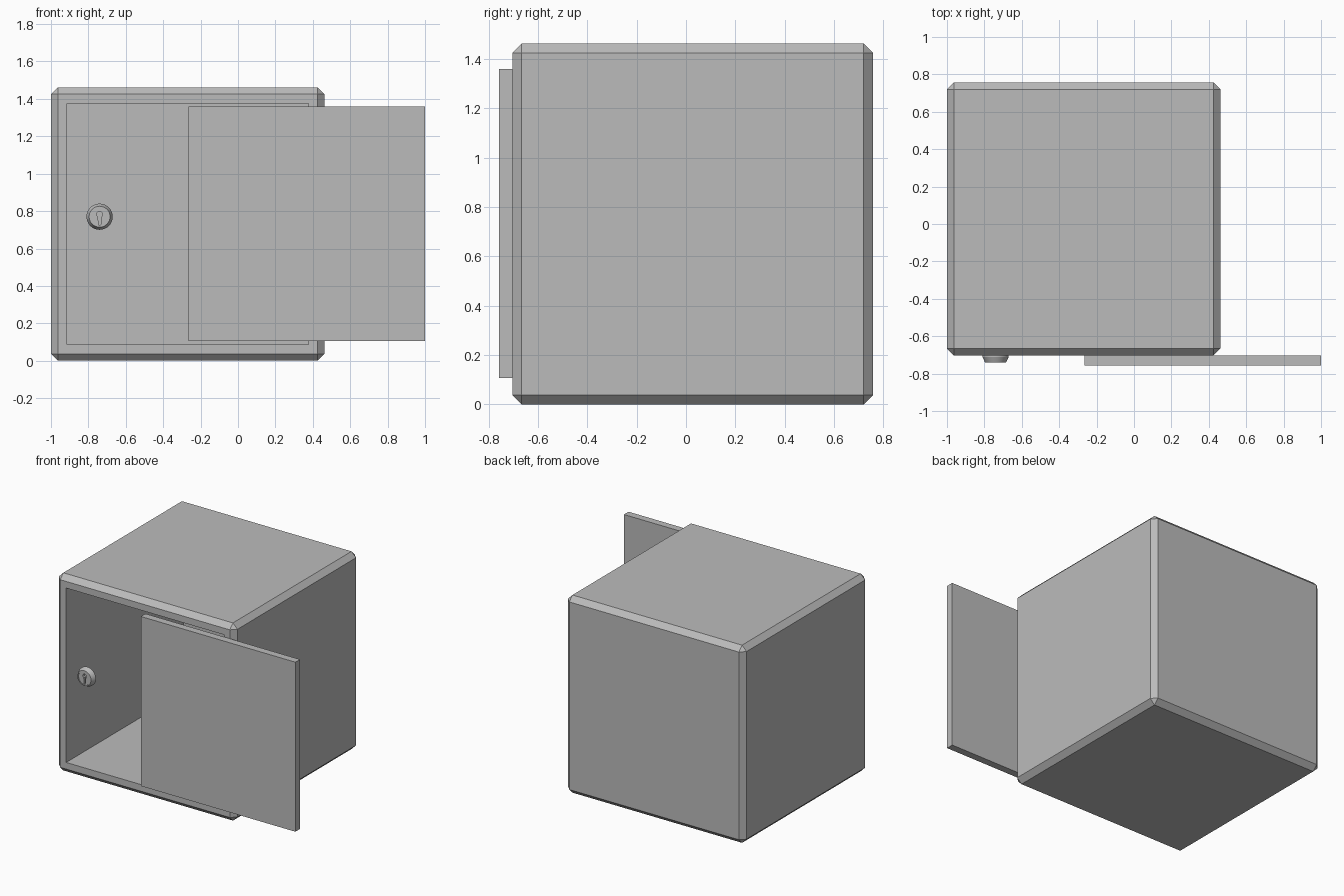
import bpy
import bmesh
from math import sin, cos, pi, radians
from mathutils import Vector

default_cube = bpy.data.objects.get("Cube")
if default_cube:
    bpy.data.objects.remove(default_cube, do_unlink=True)

# One plain mid grey for every part
SHADE = (0.5, 0.5, 0.5, 1)
grey = bpy.data.materials.new("mid grey")
grey.use_nodes = True
grey.diffuse_color = SHADE
grey.node_tree.nodes["Principled BSDF"].inputs["Base Color"].default_value = SHADE


def finish(name, bm):
    """Turn a bmesh into a named object with the grey material."""
    bmesh.ops.recalc_face_normals(bm, faces=bm.faces[:])
    mesh = bpy.data.meshes.new(name)
    bm.to_mesh(mesh)
    bm.free()
    mesh.materials.append(grey)
    obj = bpy.data.objects.new(name, mesh)
    bpy.context.collection.objects.link(obj)
    return obj


def box(low, high):
    """A bmesh box between two corners."""
    low, high = Vector(low), Vector(high)
    bm = bmesh.new()
    bmesh.ops.create_cube(bm, size=1)
    bmesh.ops.scale(bm, vec=high - low, verts=bm.verts)
    bmesh.ops.translate(bm, vec=(low + high) / 2, verts=bm.verts)
    return bm


def loft(loops):
    """A closed bmesh skinned over loops with equal point counts."""
    bm = bmesh.new()
    rings = [[bm.verts.new(p) for p in loop] for loop in loops]
    for a, b in zip(rings, rings[1:]):
        for i in range(len(a)):
            bm.faces.new((a[i - 1], a[i], b[i], b[i - 1]))
    bm.faces.new(rings[0])
    bm.faces.new(rings[-1])
    return bm


# Cabinet: chamfered box, front face inset and pushed in to hollow it
FRONT, BACK = -0.703, 0.757
CHAMFER, WALL = 0.037, 0.086
bm = box((-1, FRONT, 0), (0.462, BACK, 1.462))
bmesh.ops.bevel(bm, geom=bm.edges[:], offset=CHAMFER, segments=1,
                affect='EDGES', profile=0.5)
bm.normal_update()
front = min(bm.faces, key=lambda f: f.calc_center_median().y)
bmesh.ops.inset_region(bm, faces=[front], thickness=WALL - CHAMFER,
                       use_even_offset=True)
hole = bmesh.ops.extrude_face_region(bm, geom=[front])
moved = [v for v in hole["geom"] if isinstance(v, bmesh.types.BMVert)]
bmesh.ops.translate(bm, vec=(0, BACK - WALL - FRONT, 0), verts=moved)
if front.is_valid:
    bmesh.ops.delete(bm, geom=[front], context='FACES_ONLY')
finish("cabinet", bm)

# Sliding door, parallel to the front
finish("sliding_door", box((-0.265, -0.757, 0.106), (1, FRONT, 1.36)))

# Lock: tapered ring with a shallow recessed face
LOCK_X, LOCK_Z, SIDES = -0.74, 0.77, 32
profile = [(0.07, FRONT), (0.07, -0.71), (0.056, -0.741),
           (0.05, -0.741), (0.05, -0.735)]
lock = finish("lock", loft([
    [(LOCK_X + r * cos(2 * pi * i / SIDES), y, LOCK_Z + r * sin(2 * pi * i / SIDES))
     for i in range(SIDES)] for r, y in profile]))

# Keyhole: round top with a slot narrowing downwards
outline = [(0.016 * cos(radians(a)), 0.012 + 0.016 * sin(radians(a)))
           for a in range(-60, 241, 30)]
outline += [(-0.006, -0.045), (0.006, -0.045)]
cutter = finish("keyhole_cutter", loft([
    [(LOCK_X + x, y, LOCK_Z + z) for x, z in outline] for y in (-0.76, -0.715)]))
cutter.hide_render = True

cut = lock.modifiers.new("keyhole", 'BOOLEAN')
cut.operation = 'DIFFERENCE'
cut.solver = 'EXACT'
cut.object = cutter

# Smooth the round sides of the lock, keeping its rims sharp
bpy.ops.object.select_all(action='DESELECT')
lock.select_set(True)
bpy.context.view_layer.objects.active = lock
bpy.ops.object.modifier_apply(modifier=cut.name)
bpy.data.objects.remove(cutter, do_unlink=True)
bpy.ops.object.shade_smooth_by_angle(angle=radians(20))
